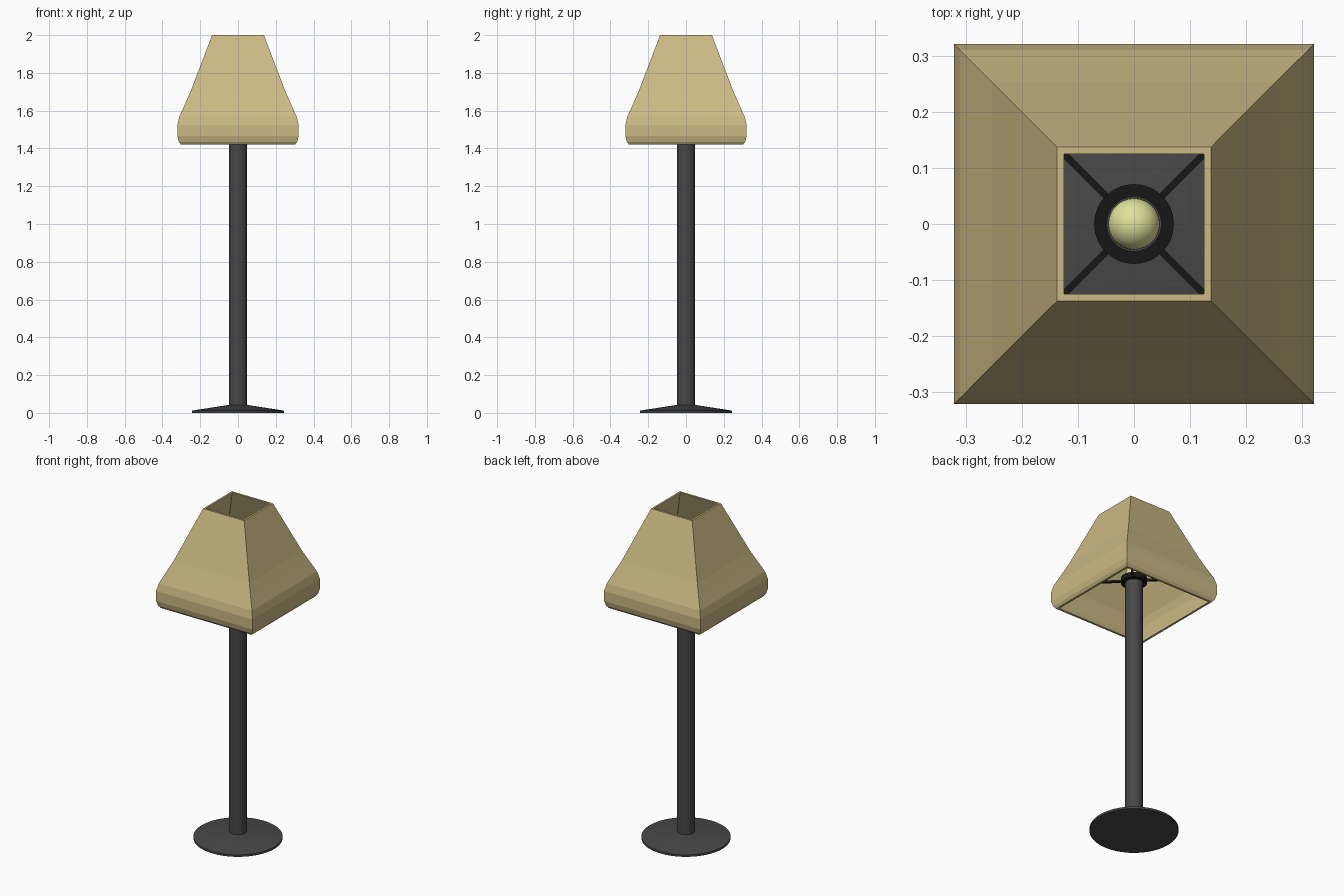
import bpy, bmesh, math
from mathutils import Matrix

if "Cube" in bpy.data.objects:
    bpy.data.objects.remove(bpy.data.objects["Cube"])


def material(name, rgb):
    m = bpy.data.materials.new(name)
    m.diffuse_color = (*rgb, 1)
    m.use_nodes = True
    m.node_tree.nodes["Principled BSDF"].inputs["Base Color"].default_value = m.diffuse_color
    return m


DARK = material("dark_metal", (0.065, 0.065, 0.065))
BLACK = material("black_metal", (0.008, 0.008, 0.008))
CREAM = material("cream_fabric", (0.60, 0.49, 0.23))
GLOW = material("bulb_glass", (0.75, 0.75, 0.33))


def sweep(name, profile, sides, mat, closed=False, smooth=True):
    """Revolve (radius, z) points; four sides gives a square section."""
    bm = bmesh.new()
    k, start = (math.sqrt(2), math.pi / 4) if sides == 4 else (1, 0)
    loops = []
    for r, z in profile:
        loops.append([bm.verts.new((r * k * math.cos(start + 2 * math.pi * i / sides),
                                    r * k * math.sin(start + 2 * math.pi * i / sides), z))
                      for i in range(sides)])
    pairs = list(zip(loops, loops[1:]))
    if closed:
        pairs.append((loops[-1], loops[0]))
    else:
        bm.faces.new(loops[0])
        bm.faces.new(loops[-1])
    for a, b in pairs:
        for i in range(sides):
            j = (i + 1) % sides
            bm.faces.new((a[i], a[j], b[j], b[i]))
    return finish(name, bm, mat, smooth)


def finish(name, bm, mat, smooth=False):
    bmesh.ops.recalc_face_normals(bm, faces=bm.faces)
    me = bpy.data.meshes.new(name)
    bm.to_mesh(me)
    bm.free()
    me.materials.append(mat)
    ob = bpy.data.objects.new(name, me)
    bpy.context.collection.objects.link(ob)
    if smooth:
        bpy.ops.object.select_all(action='DESELECT')
        ob.select_set(True)
        bpy.context.view_layer.objects.active = ob
        bpy.ops.object.shade_smooth_by_angle(angle=math.radians(30))
    return ob


# Base disc and pole
sweep("base", [(0.243, 0), (0.243, 0.012), (0.05, 0.042)], 64, DARK)
sweep("pole", [(0.048, 0.03), (0.048, 1.59)], 48, DARK)

# Square shade with a rounded lower edge and a thin wall
outer = [(0.137, 2.0), (0.252, 1.70), (0.285, 1.625), (0.310, 1.57),
         (0.321, 1.525), (0.321, 1.465), (0.313, 1.435), (0.302, 1.42)]
inner = [(r - 0.012, z) for r, z in reversed(outer)]
sweep("shade", outer + inner, 4, CREAM, closed=True, smooth=False)

# Collar at the pole top
sweep("collar", [(0.048, 1.56), (0.071, 1.56), (0.071, 1.59), (0.048, 1.59)],
      48, BLACK, closed=True)

# Four arms reaching the shade corners
bm = bmesh.new()
for i in range(4):
    m = (Matrix.Rotation(math.radians(45 + 90 * i), 4, 'Z')
         @ Matrix.Translation((0.243, 0, 1.575))
         @ Matrix.Diagonal((0.36, 0.012, 0.012, 1)))
    bmesh.ops.create_cube(bm, size=1, matrix=m)
finish("shade_arms", bm, BLACK)

# Bulb
bm = bmesh.new()
bmesh.ops.create_uvsphere(bm, u_segments=32, v_segments=16, radius=0.046,
                          matrix=Matrix.Translation((0, 0, 1.62)))
finish("bulb", bm, GLOW, smooth=True)
